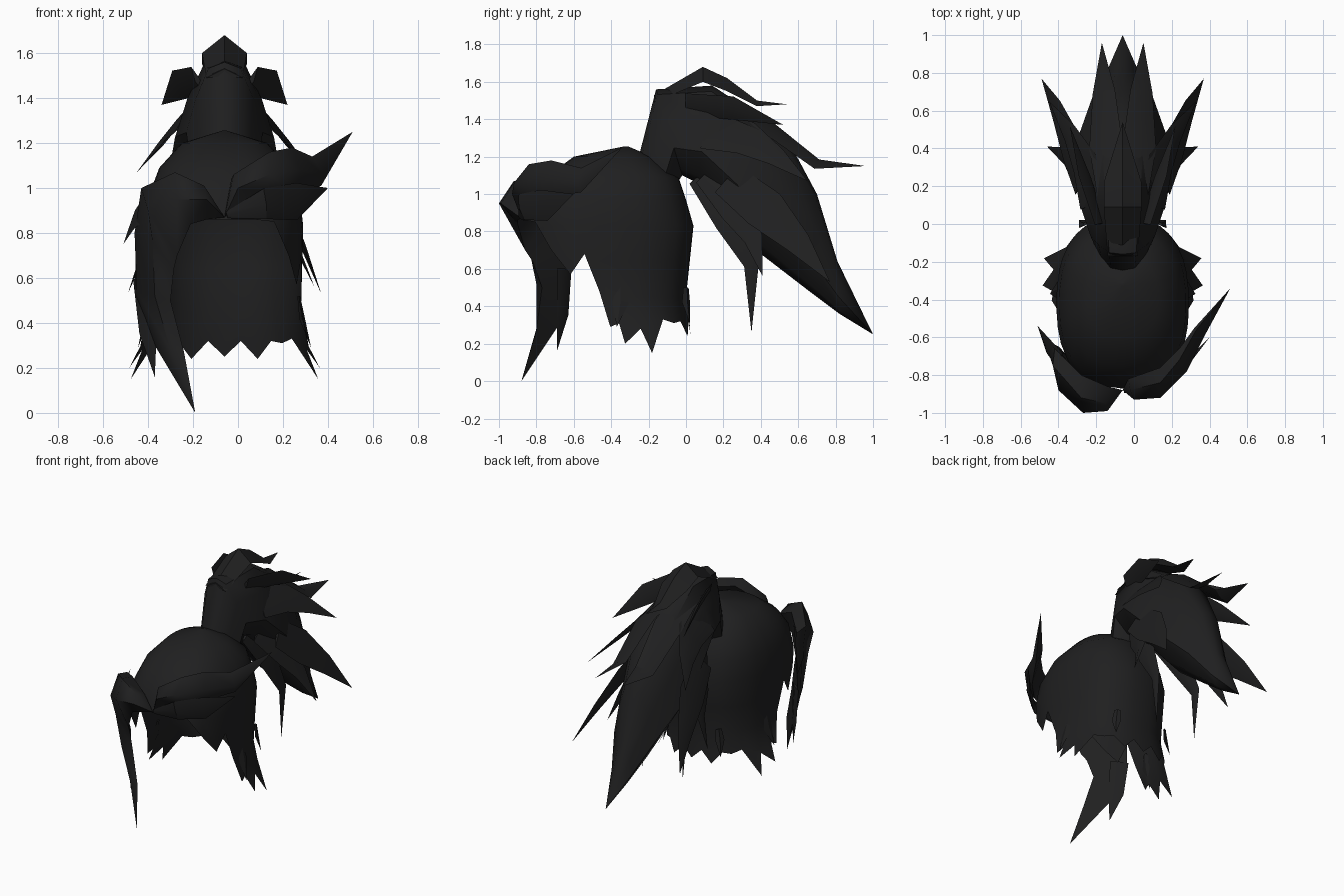
import bpy, bmesh, math
from mathutils import Vector

if "Cube" in bpy.data.objects:
    bpy.data.objects.remove(bpy.data.objects["Cube"])

CX = -0.06  # symmetry line of the cap and ponytail

hair = bpy.data.materials.new("black hair")
hair.diffuse_color = (0.014, 0.014, 0.0145, 1)
hair.use_nodes = True
hair.node_tree.nodes["Principled BSDF"].inputs["Base Color"].default_value = hair.diffuse_color


def finish(bm, name, angle=40):
    bmesh.ops.remove_doubles(bm, verts=bm.verts, dist=0.0005)
    bmesh.ops.dissolve_degenerate(bm, dist=0.0005, edges=bm.edges)
    bmesh.ops.recalc_face_normals(bm, faces=bm.faces)
    me = bpy.data.meshes.new(name)
    bm.to_mesh(me)
    bm.free()
    me.materials.append(hair)
    ob = bpy.data.objects.new(name, me)
    bpy.context.collection.objects.link(ob)
    bpy.context.view_layer.objects.active = ob
    ob.select_set(True)
    bpy.ops.object.shade_smooth_by_angle(angle=math.radians(angle))
    ob.select_set(False)
    return ob


def loft(name, sections, angle=40):
    """Skin closed cross-sections; a one-point section is a tip."""
    bm = bmesh.new()
    n = max(len(s) for s in sections)
    rings = [[bm.verts.new(p) for p in (s if len(s) == n else s * n)] for s in sections]
    for a, b in zip(rings, rings[1:]):
        for i in range(n):
            j = (i + 1) % n
            bm.faces.new((a[i], a[j], b[j], b[i]))
    if len(sections[0]) == n:
        bm.faces.new(rings[0])
    return finish(bm, name, angle)


def strand(name, path, widths, across, thick=0.025):
    """Flat pointed lock of hair following a path."""
    pts = [Vector(p) for p in path]
    secs = []
    for i, (p, w) in enumerate(zip(pts[:-1], widths)):
        t = (pts[i + 1] - pts[max(i - 1, 0)]).normalized()
        a = Vector(across)
        a = (a - t * a.dot(t)).normalized()
        c = t.cross(a) * min(thick, w * 0.4) / 2
        a = a * w / 2
        secs.append([p + a, p + c, p - a, p - c])
    secs.append([Vector(path[-1])])
    return loft(name, secs, 30)


# ---- Cap: open shell with a jagged lower rim and a face opening
# height, front y, back y, half width
PROFILE = [(1.255, -0.33, -0.31, 0.01), (1.2, -0.60, -0.18, 0.19), (1.09, -0.75, -0.04, 0.29),
           (0.97, -0.84, 0.0, 0.335), (0.83, -0.88, 0.04, 0.35), (0.64, -0.86, 0.02, 0.345),
           (0.45, -0.83, 0.0, 0.34), (0.3, -0.83, 0.02, 0.37), (0.15, -0.83, 0.03, 0.455)]
# angle from the front, height of the rim
RIM = [(0, .86), (18, .86), (35, .85), (52, .70), (67, .57), (78, .68), (86, .48), (90, .29),
       (94, .31), (97, .2), (108, .28), (116, .15), (128, .33), (140, .31), (150, .32),
       (163, .24), (172, .32), (180, .25)]


def cap_point(z, deg):
    for a, b in zip(PROFILE, PROFILE[1:]):
        if z >= b[0] - 1e-6:
            break
    f = (z - a[0]) / (b[0] - a[0])
    yf, yb, w = (a[k] + f * (b[k] - a[k]) for k in (1, 2, 3))
    s, c = math.sin(math.radians(deg)), math.cos(math.radians(deg))
    power = lambda v: math.copysign(abs(v) ** 0.82, v)
    return CX + w * power(s), (yf + yb) / 2 - (yb - yf) / 2 * power(c), z


bm = bmesh.new()
columns = RIM + [(360 - d, z) for d, z in RIM[-2:0:-1]]
grid = [[bm.verts.new(cap_point(max(p[0], rim), d)) for p in PROFILE] for d, rim in columns]
for i, a in enumerate(grid):
    b = grid[(i + 1) % len(grid)]
    for k in range(len(PROFILE) - 1):
        bm.faces.new((a[k], b[k], b[k + 1], a[k + 1]))
bm.faces.new([c[0] for c in grid])
finish(bm, "hair_cap", 50)

# ---- Ponytail body: top y,z / bottom y,z / half width
BODY = [(-.26, 1.17, -.04, 1.07, .15), (-.16, 1.56, -.02, 1.10, .17), (.14, 1.58, .06, 1.06, .22),
        (.37, 1.43, .22, .88, .25), (.55, 1.28, .40, .68, .24), (.70, 1.0, .66, .48, .16),
        (.81, .64, .82, .36, .08)]
HALF = ((.42, .06), (.75, .35), (1, .68), (.55, .93))  # width, depth
OUTLINE = [(0, 0), *HALF, (0, 1), *[(-x, f) for x, f in HALF[::-1]]]
sections = [[(CX + x * w, ty + f * (by - ty), tz + f * (bz - tz)) for x, f in OUTLINE]
            for ty, tz, by, bz, w in BODY]
loft("ponytail_body", sections + [[(CX, 1.0, 0.25)]], 45)

# ---- Tuft on top of the ponytail
tuft = []
for y, z, w, t in ((-.17, 1.53, .08, .04), (.09, 1.68, .10, .08), (.22, 1.62, .10, .07),
                   (.38, 1.5, .05, .03)):
    tuft.append([(CX, y, z), (CX + w, y, z - t), (CX, y, z - t * .8), (CX - w, y, z - t)])
loft("ponytail_tuft", tuft + [[(CX, .54, 1.48)]], 30)

# ---- Paired strands: path (x from the symmetry line), widths, width direction
PAIRS = {
    "ponytail_long_strand": ([(.06, .1, 1.5), (.09, .42, 1.37), (.10, .70, 1.16), (.11, .96, 1.15)],
                             (.14, .19, .13), (1, 0, -.5)),
    "ponytail_upper_strand": ([(.12, .0, 1.48), (.20, .25, 1.46), (.28, .52, 1.37)],
                              (.13, .14), (.5, 0, 1)),
    "ponytail_wide_strand": ([(.16, .1, 1.33), (.20, .32, 1.3), (.28, .48, 1.2), (.39, .65, 1.07)],
                             (.22, .22, .12), (.22, 0, -.29)),
    "ponytail_middle_strand": ([(.22, .22, 1.08), (.28, .42, .92), (.35, .6, .74), (.43, .77, .53)],
                               (.2, .24, .14), (.1, 0, -.25)),
    "ponytail_side_strand": ([(.14, .1, 1.1), (.25, .27, .92), (.31, .36, .76), (.40, .41, .56)],
                             (.12, .18, .1), (0, 1, .5)),
    "ponytail_lower_strand": ([(.08, .05, 1.08), (.15, .23, .86), (.17, .35, .62), (.16, .35, .26)],
                              (.08, .16, .08), (0, 1, .4)),
    "nape_strand": ([(.20, -.0, .5), (.21, .0, .42), (.23, .02, .31)], (.04, .06), (1, -1, 0)),
    "ear_strand": ([(.33, -.35, .52), (.345, -.35, .42), (.385, -.37, .29)], (.03, .09), (0, 1, 0)),
}
for name, (path, widths, across) in PAIRS.items():
    for side, s in (("right", 1), ("left", -1)):
        strand(f"{name}_{side}", [(CX + s * x, y, z) for x, y, z in path], widths,
               (s * across[0], across[1], across[2]))

# ---- Left fringe: swells out from the parting, then hangs as a long lock
PARTING = [(CX, -.88, .87)]
loft("fringe_left", [
    PARTING,
    [(-.14, -.86, .97), (-.15, -.95, 1.01), (-.14, -.99, .95), (-.14, -.90, .86)],
    [(-.28, -.80, 1.04), (-.28, -.92, 1.07), (-.27, -1.0, .95), (-.21, -.90, .84)],
    [(-.42, -.66, .98), (-.43, -.75, 1.0), (-.40, -.88, .90), (-.27, -.86, .70)],
    [(-.45, -.61, .80), (-.46, -.66, .80), (-.38, -.85, .76), (-.285, -.82, .64)],
    [(-.46, -.62, .54), (-.45, -.66, .54), (-.37, -.80, .52), (-.30, -.77, .50)],
    [(-.37, -.68, .30), (-.36, -.72, .30), (-.30, -.80, .28), (-.24, -.80, .27)],
    [(-.19, -.88, .0)]], 65)
strand("fringe_left_tip", [(-.42, -.65, .6), (-.40, -.66, .36), (-.37, -.69, .16)],
       (.12, .1), (1, -.8, 0), .02)
strand("fringe_left_spike", [(-.38, -.74, .95), (-.46, -.64, .86), (-.51, -.54, .75)],
       (.18, .12), (.3, .2, 1))

# ---- Right fringe: sweeps up and outward to a spike
loft("fringe_right", [
    PARTING,
    [(-.03, -.82, 1.04), (-.02, -.88, 1.06), (.0, -.93, 1.0), (.0, -.89, .92)],
    [(.14, -.76, 1.13), (.14, -.84, 1.16), (.14, -.92, 1.06), (.12, -.87, .98)],
    [(.24, -.66, 1.14), (.24, -.72, 1.18), (.28, -.78, 1.08), (.25, -.74, .98)],
    [(.32, -.55, 1.13), (.33, -.56, 1.14), (.38, -.58, 1.06), (.37, -.56, 1.01)],
    [(.51, -.34, 1.25)]], 65)
strand("fringe_right_spike", [(-.05, -.89, .88), (.12, -.88, .93), (.26, -.76, .94), (.40, -.60, 1.0)],
       (.03, .14, .17), (0, -.2, 1), .03)
